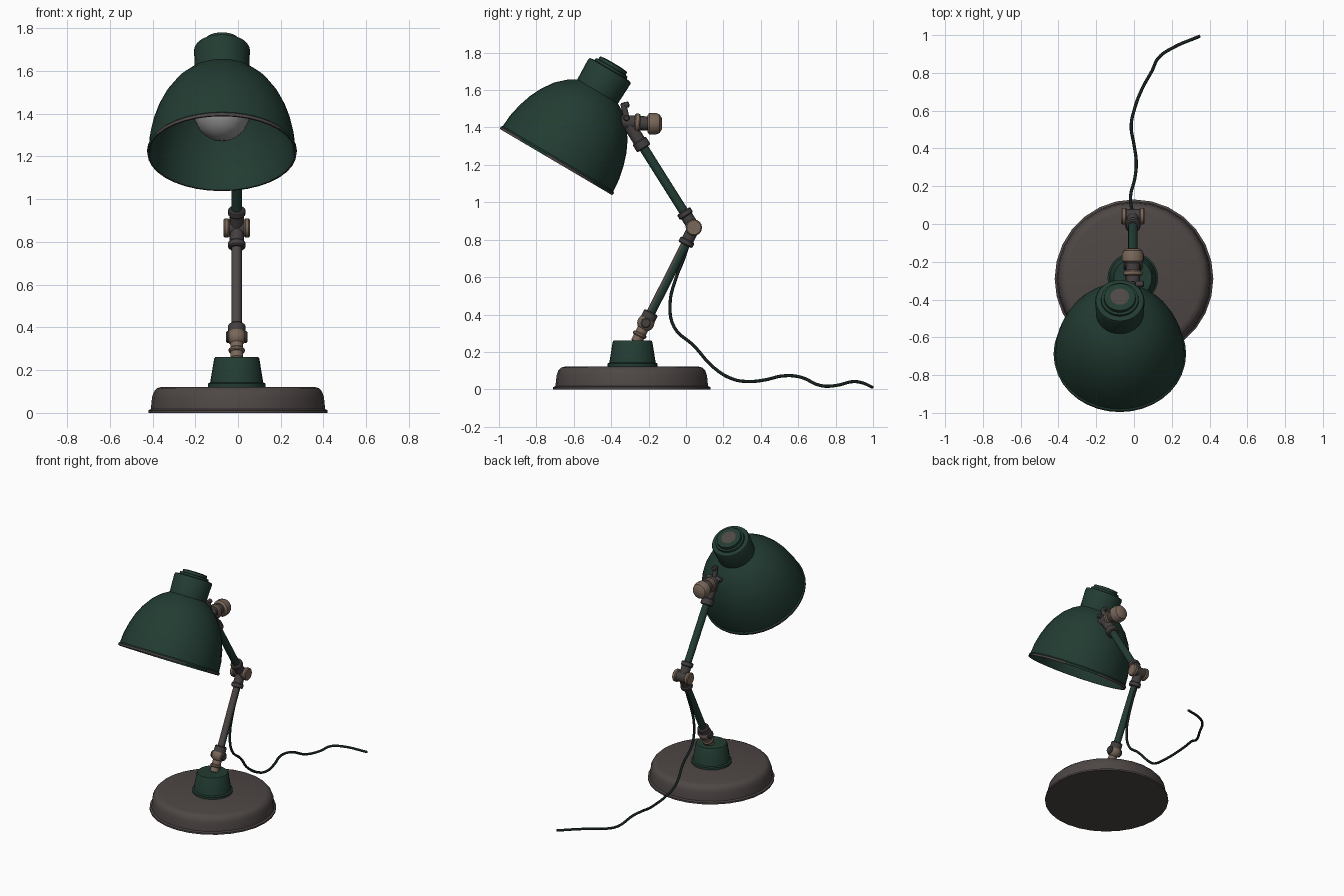
import bpy, bmesh, math
from mathutils import Vector

if "Cube" in bpy.data.objects:
    bpy.data.objects.remove(bpy.data.objects["Cube"])


def material(name, rgb):
    m = bpy.data.materials.new(name)
    m.diffuse_color = (*rgb, 1)
    m.use_nodes = True
    m.node_tree.nodes["Principled BSDF"].inputs["Base Color"].default_value = m.diffuse_color
    return m


green = material("dark green paint", (0.016, 0.045, 0.032))
iron = material("worn brown iron", (0.075, 0.062, 0.059))
steel = material("dark joint steel", (0.058, 0.050, 0.050))
brass = material("dull brass", (0.19, 0.135, 0.10))
glass = material("grey bulb glass", (0.30, 0.30, 0.30))
rubber = material("cable rubber", (0.008, 0.016, 0.014))


def finish(bm, name, mats, angle=35):
    bmesh.ops.remove_doubles(bm, verts=bm.verts, dist=1e-5)
    bmesh.ops.recalc_face_normals(bm, faces=bm.faces)
    me = bpy.data.meshes.new(name)
    bm.to_mesh(me)
    bm.free()
    for m in mats:
        me.materials.append(m)
    me.shade_smooth()
    me.set_sharp_from_angle(angle=math.radians(angle))
    ob = bpy.data.objects.new(name, me)
    bpy.context.collection.objects.link(ob)
    return ob


def lathe(name, profile, mats, origin=(0, 0, 0), axis=(0, 0, 1), n=20, closed=False, rule=None):
    """Spin (radius, height) points round an axis; rule(angle, row) picks the colour."""
    bm = bmesh.new()
    rings = []
    for r, h in profile:
        if r == 0:
            rings.append([bm.verts.new((0, 0, h))] * n)
        else:
            rings.append([bm.verts.new((r * math.cos(math.tau * i / n), r * math.sin(math.tau * i / n), h))
                          for i in range(n)])
    rows = len(rings) if closed else len(rings) - 1
    for j in range(rows):
        a, b = rings[j], rings[(j + 1) % len(rings)]
        for i in range(n):
            k = (i + 1) % n
            vs = list(dict.fromkeys((a[i], a[k], b[k], b[i])))
            if len(vs) > 2:
                f = bm.faces.new(vs)
                if rule:
                    f.material_index = rule(math.tau * (i + 0.5) / n, j)
    ob = finish(bm, name, mats)
    ob.rotation_mode = 'QUATERNION'
    ob.rotation_quaternion = Vector((0, 0, 1)).rotation_difference(Vector(axis).normalized())
    ob.location = origin
    return ob


def rod(name, a, b, r, mat, bevel=0.006, n=16):
    a, b = Vector(a), Vector(b)
    L = (b - a).length
    c = min(bevel, r * 0.4, L * 0.4)
    return lathe(name, [(0, 0), (r - c, 0), (r, c), (r, L - c), (r - c, L), (0, L)], [mat], a, b - a, n)


def ball(name, c, r, mat, n=20):
    pts = [(r * math.sin(math.pi * i / 10) if 0 < i < 10 else 0, -r * math.cos(math.pi * i / 10)) for i in range(11)]
    return lathe(name, pts, [mat], c, n=n)


X = -0.006

# Round base and green pedestal
lathe("base", [(0, 0), (0.42, 0), (0.42, 0.012), (0.408, 0.018), (0.402, 0.075), (0.393, 0.1),
               (0.378, 0.116), (0.355, 0.122), (0, 0.122)], [iron], (0, -0.29, 0), n=28)
lathe("pedestal", [(0, 0.12), (0.134, 0.12), (0.134, 0.138), (0.124, 0.143), (0.106, 0.253), (0.1, 0.262), (0, 0.262)],
      [green], (X, -0.286, 0), n=28)

# Key points on the arm
foot = Vector((X, -0.215, 0.355))
elbow = Vector((X, 0.042, 0.865))
low = (elbow - foot).normalized()
up = Vector((0, -0.533, 0.846)).normalized()

# Foot joint
rod("foot_neck", (X, -0.268, 0.25), foot, 0.03, brass)
rod("foot_ring", (X, -0.252, 0.283), (X, -0.243, 0.302), 0.038, brass)
ball("foot_ball", foot, 0.046, brass)
rod("foot_pin", foot - Vector((0.05, 0, 0)), foot + Vector((0.05, 0, 0)), 0.028, steel)
rod("foot_collar", foot + low * 0.012, foot + low * 0.065, 0.04, steel)

# Arms: the lower one has its paint worn off at the front
arm = rod("lower_arm", foot + low * 0.03, elbow - low * 0.03, 0.024, green)
arm.data.materials.append(iron)
for f in arm.data.polygons:
    if (arm.rotation_quaternion @ f.normal).y < -0.3:
        f.material_index = 1
rod("upper_arm", elbow + up * 0.03, elbow + up * 0.6, 0.025, green)

# Elbow joint
for label, d in (("lower", -low), ("upper", up)):
    rod(label + "_elbow_sleeve", elbow, elbow + d * 0.1, 0.033, steel)
    rod(label + "_elbow_collar", elbow + d * 0.072, elbow + d * 0.105, 0.041, steel)
rod("elbow_barrel", elbow - Vector((0.042, 0, 0)), elbow + Vector((0.042, 0, 0)), 0.037, steel)
for label, s in (("left", -1), ("right", 1)):
    rod(label + "_elbow_knob", elbow + Vector((s * 0.034, 0, 0)), elbow + Vector((s * 0.062, 0, 0)), 0.044, brass)

# Shade joint: sleeve, shaft and brass knob
rod("top_collar", elbow + up * 0.50, elbow + up * 0.55, 0.042, steel)
rod("top_sleeve", elbow + up * 0.53, elbow + up * 0.65, 0.034, steel)
rod("shade_shaft", (X, -0.35, 1.43), (X, -0.19, 1.42), 0.038, steel)
rod("shade_ring", (X, -0.275, 1.425), (X, -0.245, 1.423), 0.05, brass)
lathe("shade_knob", [(0, 0), (0.045, 0), (0.058, 0.012), (0.058, 0.045), (0.05, 0.066), (0.03, 0.078), (0, 0.08)],
      [brass], (X, -0.207, 1.42), (0, 1, 0))

# Lamp shade with worn lip
rim = Vector((-0.075, -0.695, 1.215))
axis = Vector((0, 0.508, 0.862))
outer = [(0.349, 0), (0.351, 0.014), (0.343, 0.022), (0.338, 0.09), (0.322, 0.165), (0.299, 0.235), (0.27, 0.295),
         (0.224, 0.362), (0.17, 0.412), (0.11, 0.448)]
inner = [(0.1, 0.436), (0.16, 0.402), (0.214, 0.352), (0.26, 0.286), (0.289, 0.23), (0.312, 0.162),
         (0.328, 0.09), (0.336, 0.012), (0.341, 0)]


def worn(a, j):
    lip = j in (0, len(outer) + len(inner) - 1)
    return int(lip and math.sin(5 * a) + math.sin(3 * a + 1) > -0.7)


lathe("shade", outer + inner, [green, iron], rim, axis, n=36, closed=True, rule=worn)

# Cap on the shade with stepped top and bare centre
lathe("shade_cap", [(0, 0.43), (0.126, 0.43), (0.131, 0.56), (0.126, 0.571), (0.1, 0.575), (0.098, 0.588), (0.085, 0.59),
                    (0.083, 0.608), (0.05, 0.612), (0, 0.613)], [green, iron], rim, axis, n=28,
      rule=lambda a, j: int(j == 8))

# Bulb and its socket
lathe("bulb", [(0, 0.085), (0.04, 0.092), (0.078, 0.111), (0.108, 0.143), (0.126, 0.183), (0.13, 0.215), (0.124, 0.255),
               (0.1, 0.3), (0.065, 0.34), (0.05, 0.38), (0, 0.38)], [glass], rim, axis, n=24)
rod("bulb_socket", rim + axis * 0.35, rim + axis * 0.44, 0.062, steel)

# Mounting strap with bolts on the back of the shade
tilt = Vector((0, -0.22, 0.975))
mid = Vector((X, -0.318, 1.45))
for label, d, half in (("upright", tilt, 0.085), ("cross", Vector((1, 0, 0)), 0.06)):
    rod("strap_" + label, mid - d * half, mid + d * half, 0.016, steel)
rod("strap_bolt", mid + tilt * 0.07, mid + tilt * 0.07 + Vector((0, 0.03, 0.006)), 0.016, steel)

# Power cable
path = [(X, 0.02, 0.80), (X, -0.012, 0.7), (X, -0.055, 0.59), (X, -0.085, 0.46), (X, -0.062, 0.33), (X, 0.04, 0.235),
        (-0.018, 0.15, 0.115), (0.006, 0.25, 0.055), (0.012, 0.33, 0.042), (0, 0.42, 0.05), (-0.015, 0.52, 0.072),
        (0.003, 0.61, 0.066), (0.045, 0.72, 0.02), (0.095, 0.81, 0.022), (0.13, 0.88, 0.04), (0.2, 0.93, 0.038),
        (0.35, 0.995, 0.012)]
cu = bpy.data.curves.new("power_cable", 'CURVE')
cu.dimensions = '3D'
cu.bevel_depth = 0.0085
cu.bevel_resolution = 2
cu.resolution_u = 5
cu.use_fill_caps = True
sp = cu.splines.new('BEZIER')
sp.bezier_points.add(len(path) - 1)
for p, co in zip(sp.bezier_points, path):
    p.co = co
    p.handle_left_type = p.handle_right_type = 'AUTO'
cu.materials.append(rubber)
bpy.context.collection.objects.link(bpy.data.objects.new("power_cable", cu))
